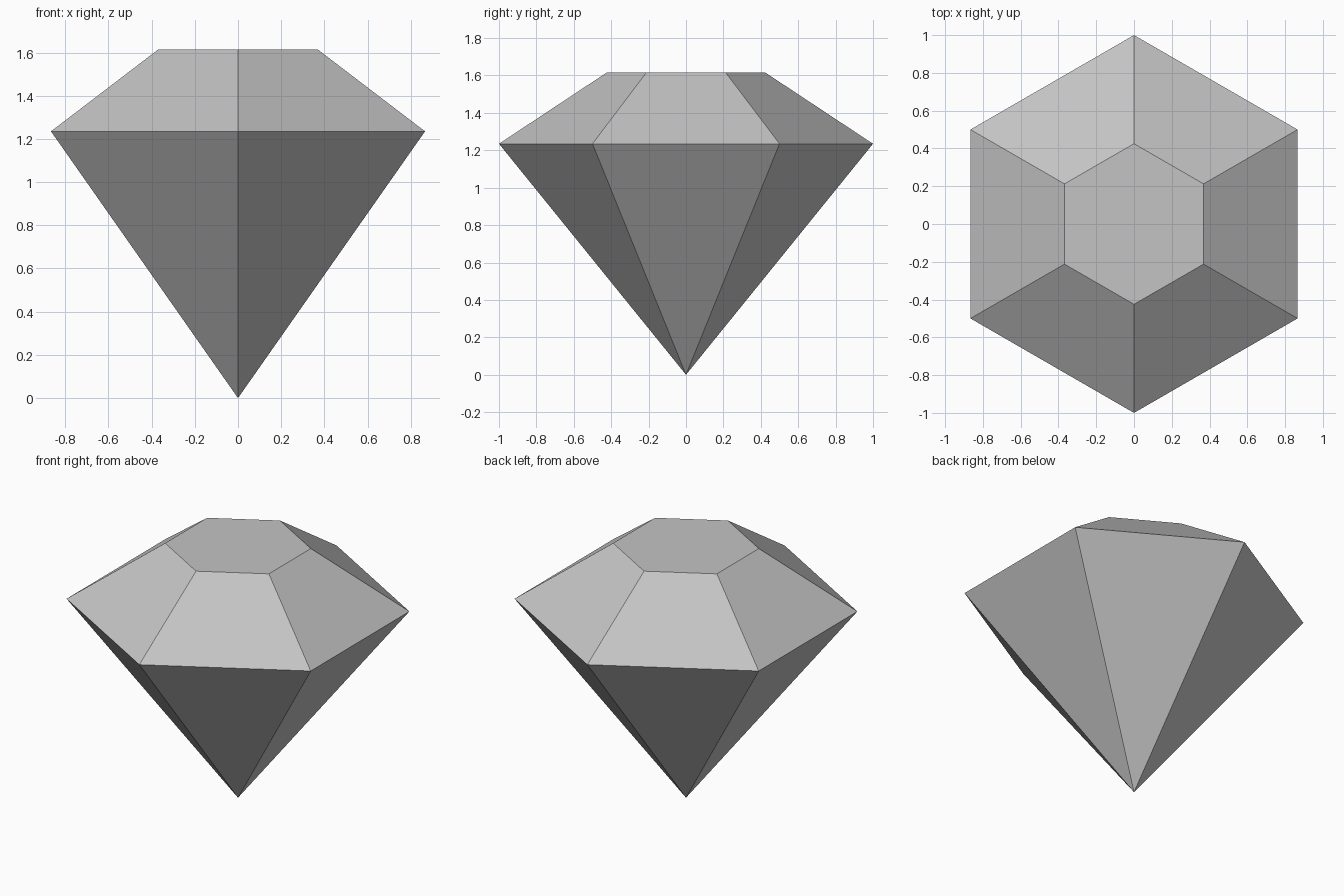
import bpy
import bmesh
from math import sin, cos, pi

default = bpy.data.objects.get("Cube")
if default:
    bpy.data.objects.remove(default, do_unlink=True)

SIDES = 6
GIRDLE_RADIUS, GIRDLE_Z = 1.0, 1.235
TABLE_RADIUS, TABLE_Z = 0.425, 1.615

# Single grey for the whole stone
grey = bpy.data.materials.new("light_grey")
grey.use_nodes = True
colour = (0.55, 0.55, 0.55, 1)
grey.diffuse_color = colour
grey.node_tree.nodes["Principled BSDF"].inputs["Base Color"].default_value = colour

bm = bmesh.new()


def ring(radius, z):
    """Hexagon of vertices with corners on the front and back."""
    angles = [pi / 2 + 2 * pi * i / SIDES for i in range(SIDES)]
    return [bm.verts.new((radius * cos(a), radius * sin(a), z)) for a in angles]


# Bottom point, widest ring and flat top
point = bm.verts.new((0, 0, 0))
girdle = ring(GIRDLE_RADIUS, GIRDLE_Z)
table = ring(TABLE_RADIUS, TABLE_Z)
bm.faces.new(table)

# Lower and upper facets
for i in range(SIDES):
    j = (i + 1) % SIDES
    bm.faces.new((point, girdle[j], girdle[i]))
    bm.faces.new((girdle[i], girdle[j], table[j], table[i]))

bmesh.ops.recalc_face_normals(bm, faces=bm.faces)
mesh = bpy.data.meshes.new("cut_gem")
bm.to_mesh(mesh)
bm.free()
mesh.materials.append(grey)
gem = bpy.data.objects.new("cut_gem", mesh)
bpy.context.collection.objects.link(gem)
